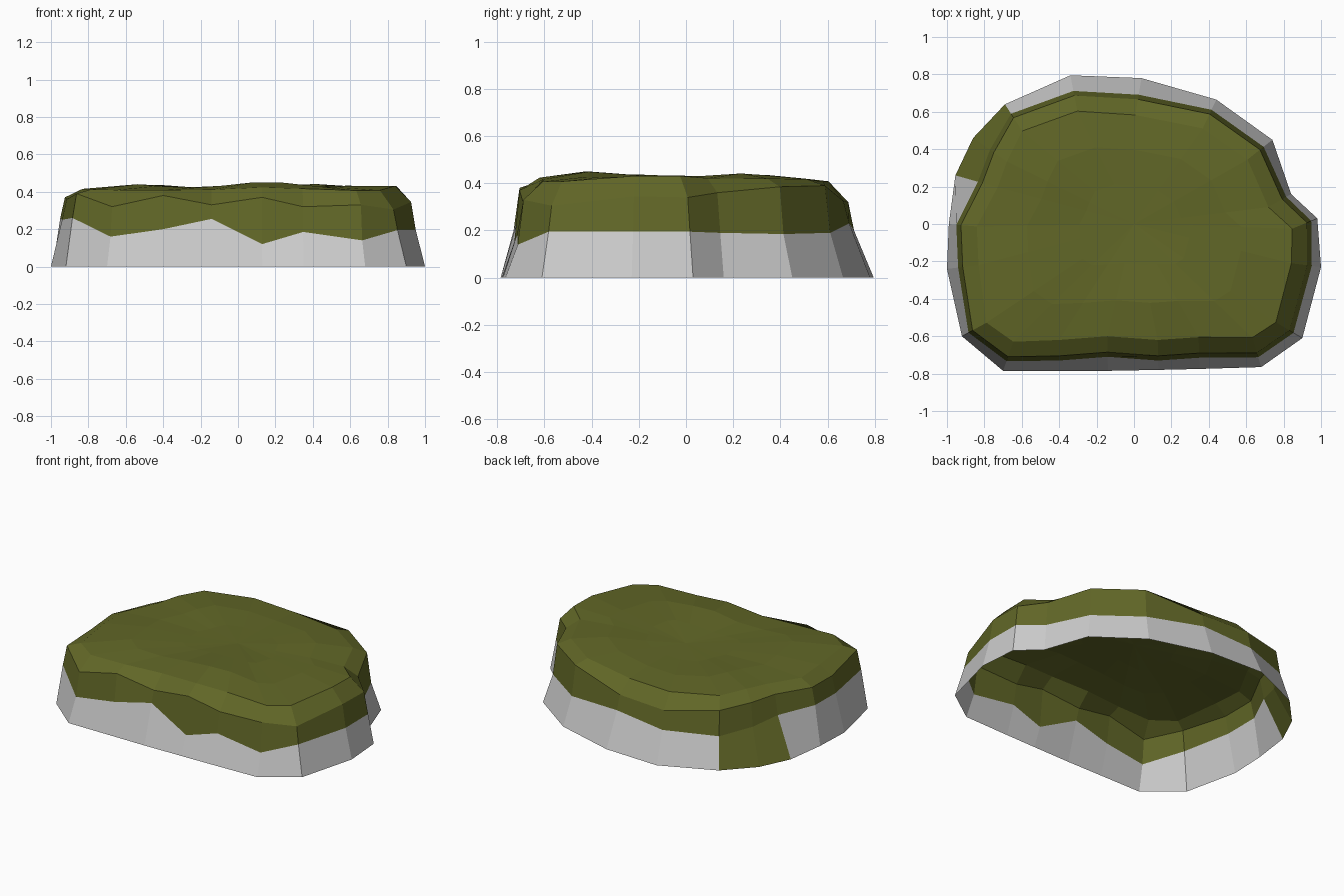
import bpy, bmesh, math
from mathutils import Vector

if "Cube" in bpy.data.objects:
    bpy.data.objects.remove(bpy.data.objects["Cube"])

# Outline, counter-clockwise from front left:
# x, y at ground, inset at moss line, moss line height, shoulder height
OUTLINE = [
    (-0.70, -0.785, .055, .16, .32), (-0.40, -0.785, .055, .20, .38),
    (-0.14, -0.785, .075, .255, .33), (0.13, -0.78, .05, .12, .37),
    (0.35, -0.775, .06, .185, .32), (0.68, -0.765, .055, .14, .33),
    (0.90, -0.61, .055, .195, .305), (1.00, -0.23, .05, .195, .345),
    (0.98, 0.03, .035, .195, .34), (0.84, 0.16, .03, .19, .36),
    (0.74, 0.45, .06, .185, .385), (0.44, 0.665, .06, .19, .39),
    (0.04, 0.78, .09, .23, .325), (-0.34, 0.795, .085, .20, .32),
    (-0.69, 0.64, .06, .20, .36), (-0.86, 0.46, .11, .22, .37),
    (-0.955, 0.26, .125, .25, .38), (-0.99, 0.0, .04, .26, .37),
    (-1.00, -0.24, .06, .25, .36), (-0.92, -0.60, .04, .26, .39)]
N = len(OUTLINE)
MOSSY_TO_GROUND = (14, 15)
# Gentle swells on top: x, y, height
SWELLS = [(.15, -.42, .035), (-.6, -.3, .025), (.8, -.12, .03),
          (.42, .30, .025), (-.55, .32, .025)]


def top_height(x, y):
    return .418 + sum(h * math.exp(-((x - a) ** 2 + (y - b) ** 2) / .06)
                      for a, b, h in SWELLS)


def inward(i):
    a, b = OUTLINE[i - 1], OUTLINE[(i + 1) % N]
    return Vector((a[1] - b[1], b[0] - a[0])).normalized()


def ring(extra, height):
    pts = []
    for i, p in enumerate(OUTLINE):
        q = Vector(p[:2]) + inward(i) * (p[2] + extra)
        pts.append((q.x, q.y, height(p, q)))
    return pts


ground = [(p[0], p[1], 0) for p in OUTLINE]
moss_line = ring(0, lambda p, q: p[3])
shoulder = ring(.025, lambda p, q: p[4])
rim = ring(.11, lambda p, q: top_height(q.x, q.y) - .012)


def shrink(s):
    return [(x * s, y * s, top_height(x * s, y * s)) for x, y, z in rim]


def build(name, bands, cap=None, material=None):
    """Join ring pairs (lower, upper, segments) and optionally cap the last."""
    bm = bmesh.new()
    for low, high, segs in bands:
        for i in segs:
            j = (i + 1) % N
            bm.faces.new([bm.verts.new(c) for c in (low[i], low[j], high[j], high[i])])
    if cap:
        for i in range(N):
            bm.faces.new([bm.verts.new(c) for c in
                          (cap[i], cap[(i + 1) % N], (0, 0, top_height(0, 0)))])
    bmesh.ops.remove_doubles(bm, verts=bm.verts, dist=1e-5)
    mesh = bpy.data.meshes.new(name)
    bm.to_mesh(mesh)
    bm.free()
    if material:
        mesh.materials.append(material)
    ob = bpy.data.objects.new(name, mesh)
    bpy.context.collection.objects.link(ob)
    return ob


green = bpy.data.materials.new("moss")
green.diffuse_color = (.12, .135, .02, 1)
green.use_nodes = True
green.node_tree.nodes["Principled BSDF"].inputs["Base Color"].default_value = green.diffuse_color
around = range(N)

# Stone skirt, open underneath
build("stone_base", [(ground, moss_line, [i for i in around if i not in MOSSY_TO_GROUND])])

# Moss cap, spilling to the ground at the back left
mid, inner = shrink(.68), shrink(.35)
build("moss_cap", [(ground, moss_line, MOSSY_TO_GROUND), (moss_line, shoulder, around),
                   (shoulder, rim, around), (rim, mid, around), (mid, inner, around)],
      cap=inner, material=green)
